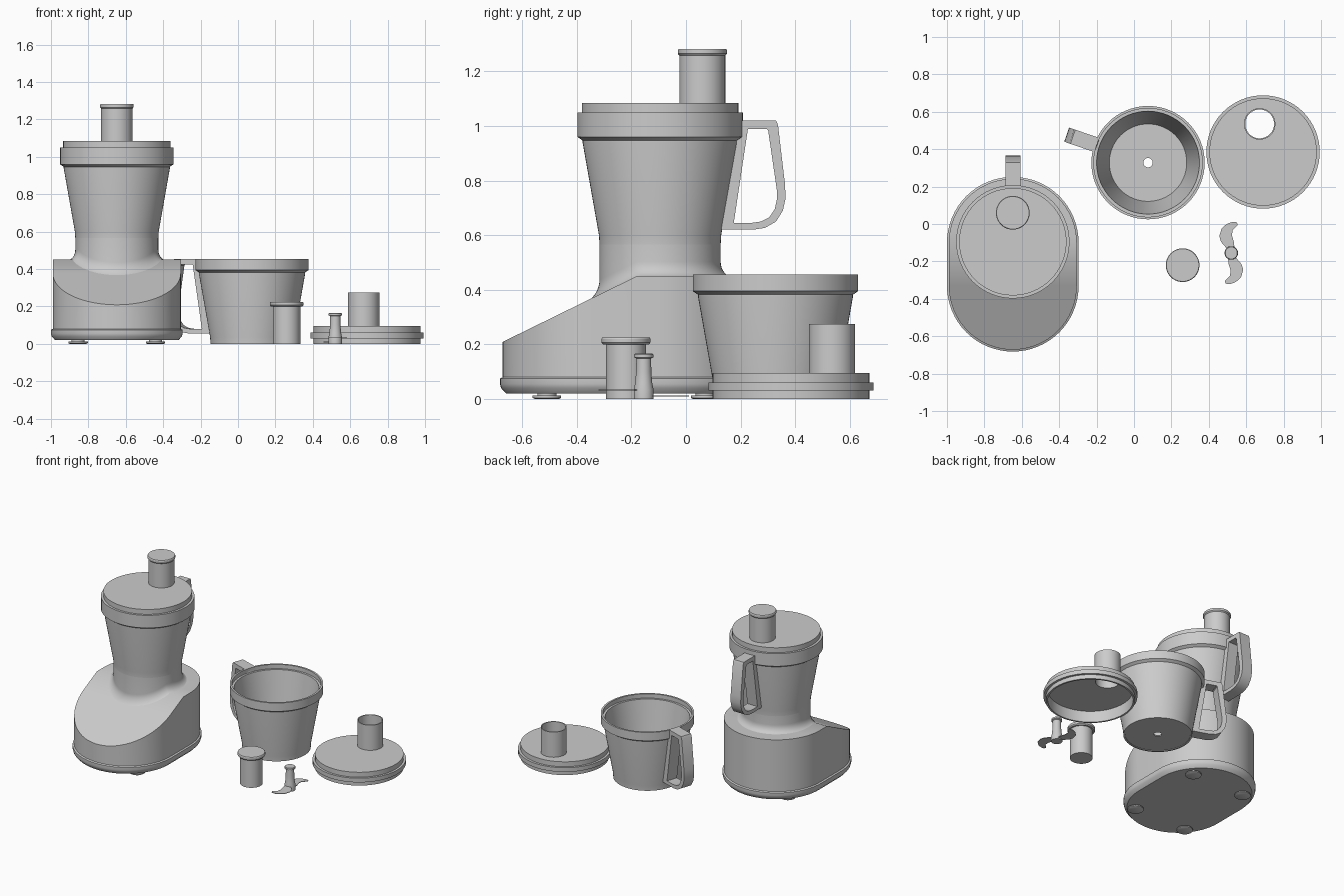
import bpy, bmesh
from math import sin, cos, pi, radians
from mathutils import Matrix, Vector

cube = bpy.data.objects.get("Cube")
if cube:
    bpy.data.objects.remove(cube, do_unlink=True)

grey = bpy.data.materials.new("light_grey")
grey.use_nodes = True
COLOUR = (0.6, 0.6, 0.6, 1)
grey.diffuse_color = COLOUR
grey.node_tree.nodes["Principled BSDF"].inputs["Base Color"].default_value = COLOUR

N = 64


def finish(name, bm, loc, turn=0):
    bmesh.ops.recalc_face_normals(bm, faces=bm.faces)
    mesh = bpy.data.meshes.new(name)
    bm.to_mesh(mesh)
    bm.free()
    mesh.materials.append(grey)
    ob = bpy.data.objects.new(name, mesh)
    ob.location = loc
    ob.rotation_euler.z = turn
    bpy.context.collection.objects.link(ob)
    bpy.ops.object.select_all(action="DESELECT")
    ob.select_set(True)
    bpy.context.view_layer.objects.active = ob
    bpy.ops.object.shade_smooth_by_angle(angle=radians(30))
    return ob


def circle(r, z, cx=0, cy=0):
    return [(cx + r * cos(2 * pi * i / N), cy + r * sin(2 * pi * i / N), z) for i in range(N)]


def skin(bm, rings, closed=False):
    """Join rings of points with quads; returns the rings of vertices."""
    loops = [[bm.verts.new(p) for p in ring] for ring in rings]
    pairs = list(zip(loops, loops[1:])) + ([(loops[-1], loops[0])] if closed else [])
    for a, b in pairs:
        for i in range(len(a)):
            j = (i + 1) % len(a)
            bm.faces.new((a[i], a[j], b[j], b[i]))
    return loops


def turned(name, profile, loc, closed=False, caps=True):
    """Part from (radius, height, optional centre offset) steps."""
    bm = bmesh.new()
    loops = skin(bm, [circle(*p) for p in profile], closed)
    if caps and not closed:
        bm.faces.new(loops[0])
        bm.faces.new(loops[-1])
    return finish(name, bm, loc)


# ---- Motor base: stadium footprint with a sloping front ----
BX, CY, FRONT_Y, CREASE = -0.648, -0.095, -0.33, -0.18


def deck(y):
    return 0.45 - max(0, CREASE - y) * 0.49


def stadium(r, z=None):
    half = [pi * i / (N // 2) for i in range(N // 2 + 1)]
    pts = [(r * cos(a), -0.1 + r * sin(a)) for a in half] + [(-r, CREASE)]
    pts += [(-r * cos(a), FRONT_Y - r * sin(a)) for a in half] + [(r, CREASE)]
    return [(x, y, deck(y) if z is None else z) for x, y in pts]


bm = bmesh.new()
loops = skin(bm, [stadium(0.33, 0.02), stadium(0.348, 0.04), stadium(0.352, 0.055),
                  stadium(0.352, 0.075), stadium(0.342, 0.08), stadium(0.342)])
bm.faces.new(loops[0])
top = loops[-1]
mid = N // 2 + 1
bm.faces.new(top[:mid + 1] + [top[-1]])
bm.faces.new(top[mid:])
finish("motor_base", bm, (BX, 0, 0))

# Neck with a fillet that follows the deck
bm = bmesh.new()
rings = []
for k in range(9):
    a = pi / 2 * k / 8
    r = 0.222 + 0.045 * (1 - sin(a))
    rings.append([(x, y, deck(y + CY) - 0.003 + 0.056 * (1 - cos(a)))
                  for x, y, _ in circle(r, 0)])
rings.append(circle(0.222, 0.57))
skin(bm, rings)
finish("neck", bm, (BX, CY, 0))

# Feet
for sx in (-1, 1):
    for y in (-0.51, 0.07):
        turned("foot", [(0.045, 0), (0.052, 0.004), (0.052, 0.012), (0.035, 0.013), (0.035, 0.03)],
               (BX + sx * 0.207, y, 0))


# ---- Bowl with handle ----
def handle(loc, turn):
    outer = [(0.293, 0.455), (0.425, 0.455), (0.432, 0.44), (0.458, 0.22), (0.46, 0.17),
             (0.45, 0.125), (0.425, 0.085), (0.385, 0.062), (0.34, 0.055), (0.224, 0.055)]
    inner = [(0.322, 0.425), (0.39, 0.425), (0.396, 0.42), (0.428, 0.2), (0.428, 0.165),
             (0.42, 0.13), (0.40, 0.10), (0.37, 0.085), (0.335, 0.08), (0.27, 0.08)]
    bm = bmesh.new()
    w = 0.04
    skin(bm, [[(x, s * w, z) for x, z in side]
              for side, s in ((outer, -1), (outer, 1), (inner, 1), (inner, -1))], closed=True)
    finish("bowl_handle", bm, loc, turn)


def bowl(loc, turn):
    turned("bowl", [(0.21, 0.004), (0.21, 0), (0.222, 0), (0.224, 0.035), (0.284, 0.375),
                    (0.284, 0.382), (0.303, 0.395), (0.303, 0.455), (0.29, 0.455),
                    (0.29, 0.425), (0.275, 0.425), (0.207, 0.012), (0.025, 0.012),
                    (0.025, 0.004)], loc, closed=True)
    handle(loc, turn)


# ---- Lid with feed tube ----
def lid(loc, dx, dy):
    turned("lid", [(0.275, 0), (0.287, 0), (0.287, 0.03), (0.303, 0.03), (0.303, 0.06),
                   (0.287, 0.06), (0.287, 0.095), (0.084, 0.095, dx, dy), (0.084, 0.275, dx, dy),
                   (0.077, 0.275, dx, dy), (0.077, 0.08, dx, dy), (0.275, 0.08)],
           loc, closed=True)


def pusher(loc):
    turned("pusher", [(0.073, 0), (0.073, 0.2), (0.084, 0.2), (0.09, 0.207),
                      (0.09, 0.22), (0.087, 0.225)], loc)


# Assembled on the base
bowl((BX, CY, 0.565), pi / 2)
lid((BX, CY, 0.99), 0, 0.155)
pusher((BX, CY + 0.155, 1.058))

# Spare parts laid out beside it
bowl((0.075, 0.328, 0), radians(161))
lid((0.69, 0.385, 0), -0.018, 0.15)
pusher((0.26, -0.22, 0))

# ---- Chopping blade ----
HUB = (0.52, -0.155, 0)
turned("blade_hub", [(0.036, 0), (0.036, 0.035), (0.031, 0.06), (0.028, 0.1), (0.027, 0.148),
                     (0.035, 0.152), (0.035, 0.163), (0.032, 0.166)], HUB)
outline = [(0.018, 0.02), (0.014, 0.06), (0.003, 0.095), (0.008, 0.123), (0.035, 0.15),
           (0.03, 0.164), (0.005, 0.166), (-0.025, 0.155), (-0.052, 0.13), (-0.064, 0.09),
           (-0.055, 0.06), (-0.025, 0.025)]
for name, z, turn in (("lower_blade", 0.008, 0), ("upper_blade", 0.031, pi)):
    bm = bmesh.new()
    low, high = skin(bm, [[(x, y, h) for x, y in outline] for h in (0, 0.004)])
    bm.faces.new(low)
    bm.faces.new(high)
    finish(name, bm, (HUB[0], HUB[1], z), turn)
